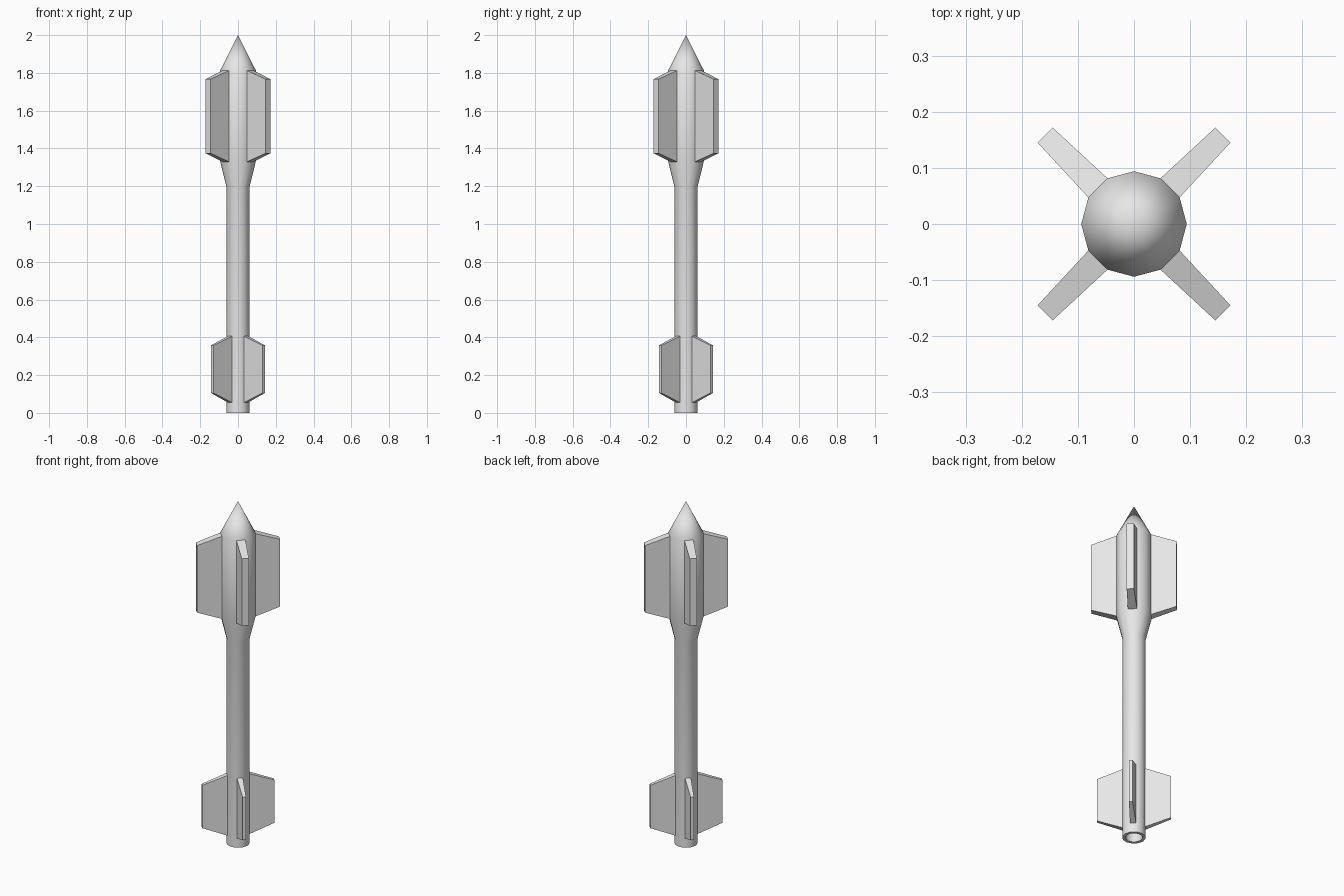
import bpy, bmesh, math

if "Cube" in bpy.data.objects:
    bpy.data.objects.remove(bpy.data.objects["Cube"])

SIDES = 12
R_HEAD, R_TUBE, R_BORE = 0.094, 0.062, 0.045

grey = bpy.data.materials.new("light_grey")
grey.diffuse_color = (0.8, 0.8, 0.8, 1)
grey.use_nodes = True
grey.node_tree.nodes["Principled BSDF"].inputs["Base Color"].default_value = grey.diffuse_color


def finish(bm, name):
    bmesh.ops.recalc_face_normals(bm, faces=bm.faces[:])
    mesh = bpy.data.meshes.new(name)
    bm.to_mesh(mesh)
    bm.free()
    mesh.materials.append(grey)
    obj = bpy.data.objects.new(name, mesh)
    bpy.context.collection.objects.link(obj)
    return obj


# Body: hollow tail, slim tube, flared head and pointed nose
profile = [(R_BORE, 0.1), (R_BORE, 0), (R_TUBE, 0), (R_TUBE, 1.2),
           (R_HEAD, 1.33), (R_HEAD, 1.814)]
bm = bmesh.new()
rings = []
for r, z in profile:
    rings.append([bm.verts.new((r * math.cos(i * math.tau / SIDES),
                                r * math.sin(i * math.tau / SIDES), z))
                  for i in range(SIDES)])
for low, high in zip(rings, rings[1:]):
    for i in range(SIDES):
        j = (i + 1) % SIDES
        bm.faces.new((low[i], low[j], high[j], high[i]))
bm.faces.new(rings[0])                      # bore floor
tip = bm.verts.new((0, 0, 2))
for i in range(SIDES):
    bm.faces.new((rings[-1][i], rings[-1][(i + 1) % SIDES], tip))
body = finish(bm, "body")
bpy.context.view_layer.objects.active = body
body.select_set(True)
bpy.ops.object.shade_smooth_by_angle(angle=math.radians(40))


def fin(name, angle, body_r, root_z, tip_r, tip_half, tip_z):
    """Tapered fin as wide as one body side at its root."""
    root_r = body_r * math.cos(math.pi / SIDES)
    root_half = body_r * math.sin(math.pi / SIDES)
    c, s = math.cos(angle), math.sin(angle)
    bm = bmesh.new()
    loops = []
    for r, half, (z0, z1) in ((root_r - 0.004, root_half, root_z),
                              (tip_r, tip_half, tip_z)):
        loops.append([bm.verts.new((r * c - w * s, r * s + w * c, z))
                      for w, z in ((-half, z0), (half, z0), (half, z1), (-half, z1))])
    a, b = loops
    bm.faces.new(a)
    bm.faces.new(b)
    for i in range(4):
        j = (i + 1) % 4
        bm.faces.new((a[i], a[j], b[j], b[i]))
    finish(bm, name)


# Four head fins and four tail fins on the diagonals
for k in range(4):
    angle = math.pi / 4 + k * math.pi / 2
    fin(f"head_fin_{k + 1}", angle, R_HEAD, (1.328, 1.814), 0.224, 0.019, (1.374, 1.767))
    fin(f"tail_fin_{k + 1}", angle, R_TUBE, (0.053, 0.408), 0.194, 0.0095, (0.106, 0.357))
